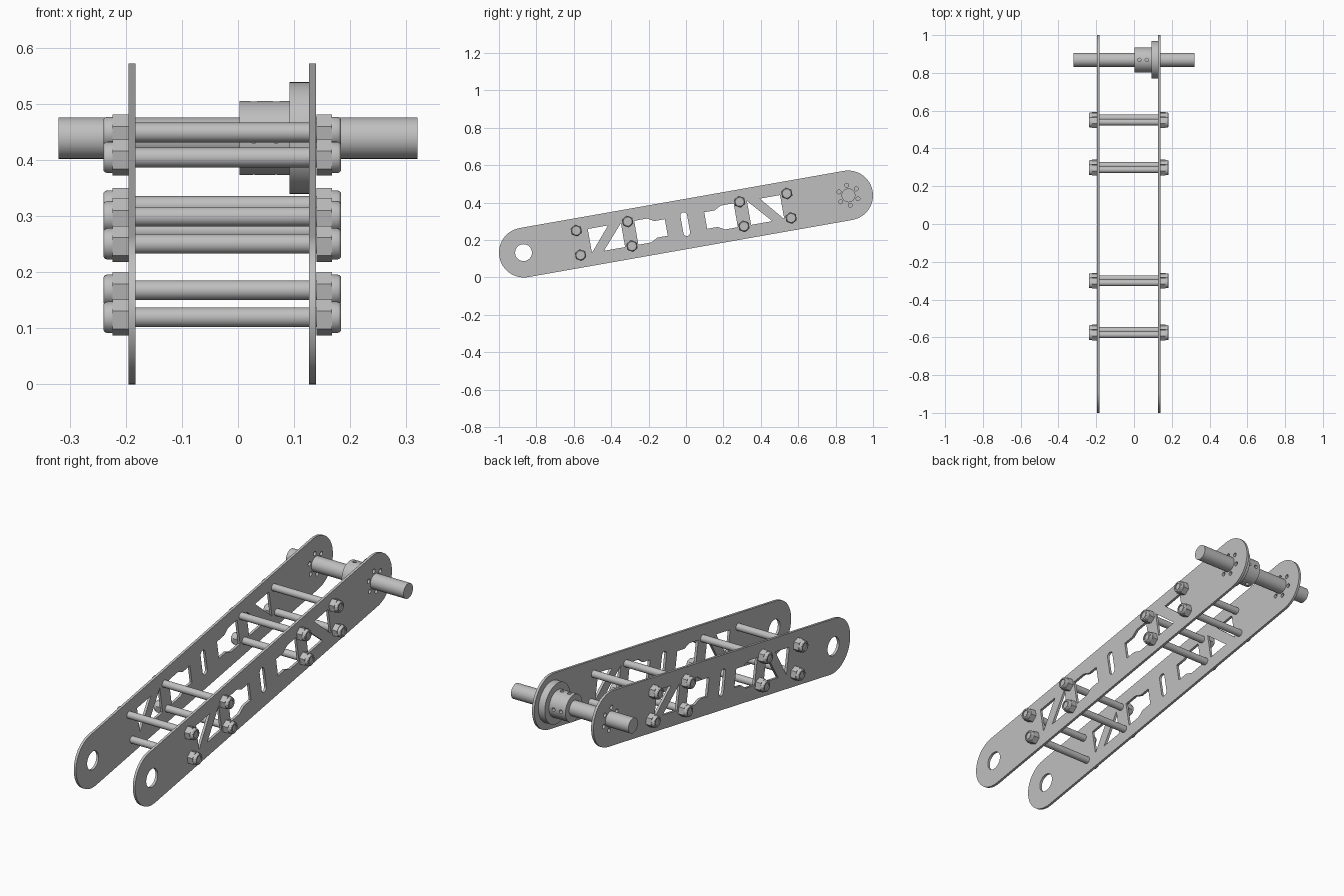
import bpy, bmesh
from math import sin, cos, pi, radians
from mathutils import Matrix, Vector

if "Cube" in bpy.data.objects:
    bpy.data.objects.remove(bpy.data.objects["Cube"], do_unlink=True)

steel = bpy.data.materials.new("grey_steel")
steel.use_nodes = True
grey = (0.52, 0.52, 0.52, 1)
steel.diffuse_color = grey
steel.node_tree.nodes["Principled BSDF"].inputs["Base Color"].default_value = grey

# Arm frame: u runs along the arm, v across it, w is the model's x
TILT = radians(10)
FRAME = Matrix(((0, 0, 1, 0),
                (cos(TILT), -sin(TILT), 0, 0),
                (sin(TILT), cos(TILT), 0, 0.286),
                (0, 0, 0, 1)))
MID = -0.028        # x halfway between the two plates
END = 0.882         # u of the pivot centres


def arc(r, u=0, v=0, n=48, start=0, sweep=2 * pi):
    steps = n if sweep == 2 * pi else n + 1
    return [(u + r * cos(start + sweep * i / n), v + r * sin(start + sweep * i / n))
            for i in range(steps)]


def stadium(r, half, n=24):
    """Rounded bar along u with arc centres at +-half."""
    return arc(r, half, 0, n, -pi / 2, pi) + arc(r, -half, 0, n, pi / 2, pi)


def finish(obj, smooth=True):
    obj.data.materials.clear()
    obj.data.materials.append(steel)
    if smooth:
        bpy.ops.object.select_all(action='DESELECT')
        obj.select_set(True)
        bpy.context.view_layer.objects.active = obj
        bpy.ops.object.shade_smooth_by_angle(angle=radians(30))
    return obj


def place(name, mesh, u, v, x, flip=False):
    obj = bpy.data.objects.new(name, mesh)
    bpy.context.collection.objects.link(obj)
    turn = Matrix.Rotation(pi, 4, 'Y') if flip else Matrix()
    obj.matrix_world = FRAME @ Matrix.Translation((u, v, x)) @ turn
    return obj


def extruded(name, outlines, depth):
    """Mesh from a closed outline and its holes, centred on w = 0."""
    curve = bpy.data.curves.new(name, 'CURVE')
    curve.dimensions = '2D'
    curve.fill_mode = 'BOTH'
    curve.extrude = depth / 2
    for points in outlines:
        spline = curve.splines.new('POLY')
        spline.points.add(len(points) - 1)
        for p, (u, v) in zip(spline.points, points):
            p.co = (u, v, 0, 1)
        spline.use_cyclic_u = True
    temp = bpy.data.objects.new(name, curve)
    mesh = bpy.data.meshes.new_from_object(temp)
    bpy.data.objects.remove(temp)
    bm = bmesh.new()
    bm.from_mesh(mesh)
    bmesh.ops.remove_doubles(bm, verts=bm.verts, dist=1e-5)
    bmesh.ops.recalc_face_normals(bm, faces=bm.faces)
    bm.to_mesh(mesh)
    bm.free()
    mesh.name = name
    return mesh


def screw_holes(u):
    ring = arc(0.054, u, 0, 6, pi / 6)
    return [arc(0.0105, a, b, 16) for a, b in ring]


# Side plates: truss cutouts mirrored about the middle of the arm
H = 0.065
cutouts = [
    [(0.412, H), (0.522, H), (0.522, -H)],
    [(0.342, H), (0.342, -H), (0.457, -H)],
    [(0.27, -H), (0.27, H), (0.2, H), (0.163, 0.045),
     (0.107, 0.045), (0.107, -0.045), (0.163, -0.045), (0.2, -H)],
]
holes = cutouts + [[(-u, v) for u, v in c] for c in cutouts]
slot = [(v - 0.004, u) for u, v in stadium(0.018, 0.046, 12)]
holes += [slot, arc(0.045, -END), arc(0.037, END)] + screw_holes(END)
plate = extruded("side_plate", [stadium(0.1331, 0.8803)] + holes, 0.0125)
for side, x in (("right", MID - 0.161), ("left", MID + 0.161)):
    finish(place(side + "_side_plate", plate, 0, 0, x))

# Axle
finish(place("axle", extruded("axle", [arc(0.037)], 0.64), END, 0, 0))

# Hub flange bolted to the left plate
flange = extruded("hub_flange", [arc(0.0995, n=64), arc(0.037)] + screw_holes(0), 0.035)
finish(place("hub_flange", flange, END, 0, 0.1095))

# Hub collar with set-screw holes drilled from four sides
hub = place("hub_collar", extruded("hub_collar", [arc(0.066, n=64), arc(0.037)], 0.089),
            END, 0, 0.0475)
centre = FRAME @ Vector((END, 0, 0))
bm = bmesh.new()
for x in (0.028, 0.068):
    for axis, angle in (('X', 0), ('X', pi / 2)):
        m = Matrix.Translation((x, centre.y, centre.z)) @ Matrix.Rotation(angle, 4, axis)
        for s in (-1, 1):
            bmesh.ops.create_cone(bm, cap_ends=True, segments=16, radius1=0.009,
                                  radius2=0.009, depth=0.06,
                                  matrix=m @ Matrix.Translation((0, 0, s * 0.065)))
drill_mesh = bpy.data.meshes.new("drill")
bm.to_mesh(drill_mesh)
bm.free()
drill = bpy.data.objects.new("drill", drill_mesh)
bpy.context.collection.objects.link(drill)
drill.hide_render = True
cut = hub.modifiers.new("drill", 'BOOLEAN')
cut.operation = 'DIFFERENCE'
cut.solver = 'EXACT'
cut.object = drill
bpy.context.view_layer.update()
hub_mesh = bpy.data.meshes.new_from_object(
    hub.evaluated_get(bpy.context.evaluated_depsgraph_get()))
hub.modifiers.clear()
hub.data = hub_mesh
bpy.data.objects.remove(drill)
finish(hub)

# Shared meshes for the spacer rods, hex nuts and rounded nut collars
rod = extruded("spacer_rod", [arc(0.0175, n=32)], 0.414)
nut = extruded("hex_nut", [arc(0.0325, n=6, start=pi / 2), arc(0.0172, n=32)], 0.028)
collar = bpy.data.meshes.new("nut_collar")
bm = bmesh.new()
profile = [(0.0172, 0), (0.028, 0), (0.028, 0.009), (0.0265, 0.0135),
           (0.0235, 0.016), (0.0172, 0.016)]
ring = [bm.verts.new((r, 0, w)) for r, w in profile]
edges = [bm.edges.new((ring[i], ring[i - 1])) for i in range(len(ring))]
bmesh.ops.spin(bm, geom=ring + edges, cent=(0, 0, 0), axis=(0, 0, 1),
               angle=2 * pi, steps=32, use_merge=True)
bmesh.ops.remove_doubles(bm, verts=bm.verts, dist=1e-5)
bmesh.ops.recalc_face_normals(bm, faces=bm.faces)
bm.to_mesh(collar)
bm.free()

# Eight rods, each held by a lock nut outside each plate
for u in (-0.584, -0.305, 0.303, 0.559):
    for v in (-0.066, 0.067):
        finish(place("spacer_rod", rod, u, v, MID))
        for s in (-1, 1):
            finish(place("hex_nut", nut, u, v, MID + s * 0.1815, s < 0))
            finish(place("nut_collar", collar, u, v, MID + s * 0.1955, s < 0))
